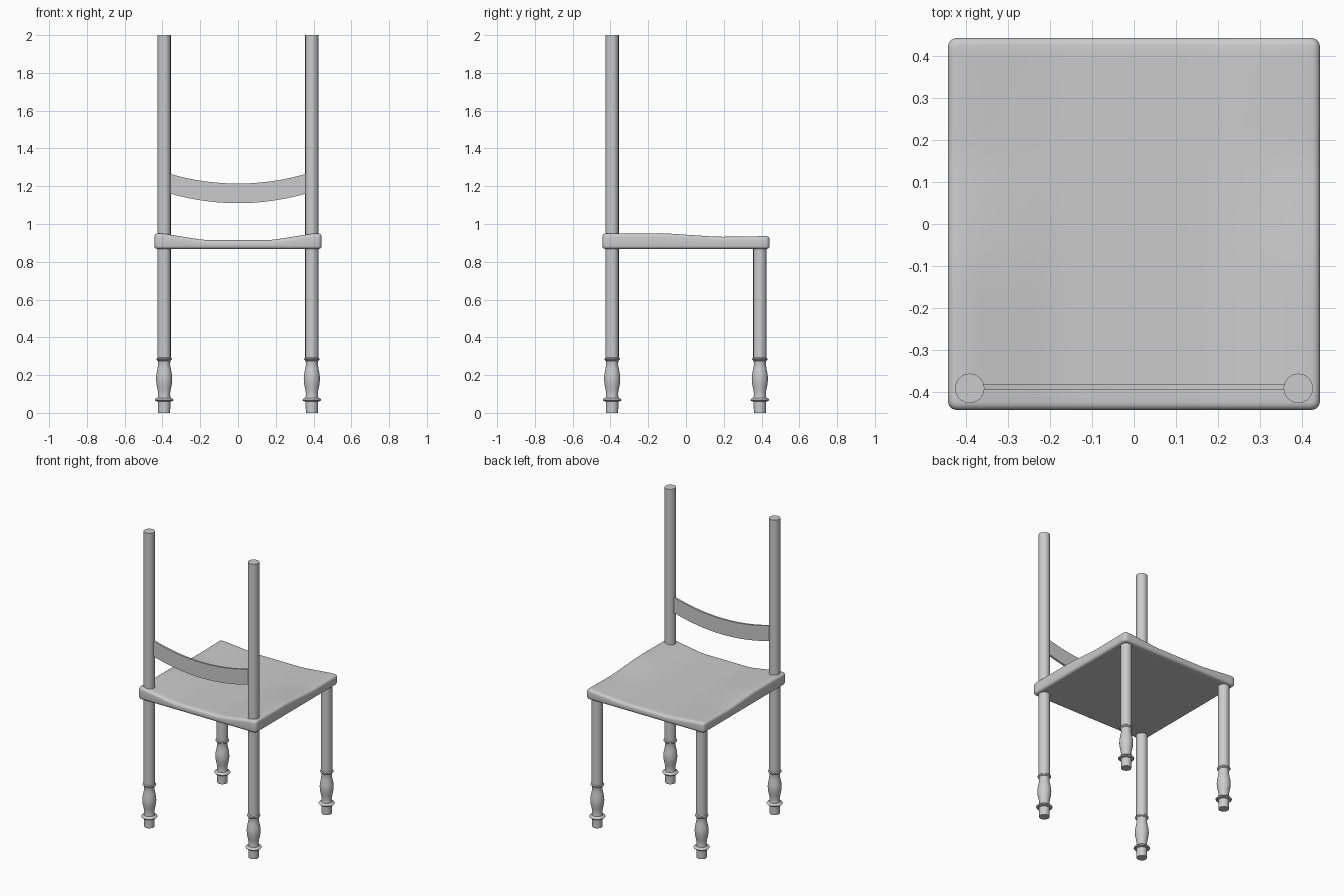
import bpy, bmesh, math

if "Cube" in bpy.data.objects:
    bpy.data.objects.remove(bpy.data.objects["Cube"])

P = 0.391          # leg offset from centre
S = 0.443          # seat half width


def make(name, bm, angle=35):
    bmesh.ops.recalc_face_normals(bm, faces=bm.faces)
    me = bpy.data.meshes.new(name)
    bm.to_mesh(me)
    bm.free()
    ob = bpy.data.objects.new(name, me)
    bpy.context.collection.objects.link(ob)
    bpy.ops.object.select_all(action='DESELECT')
    ob.select_set(True)
    bpy.context.view_layer.objects.active = ob
    bpy.ops.object.shade_smooth_by_angle(angle=math.radians(angle))
    return ob


def lathe(name, profile, x, y, n=32):
    bm = bmesh.new()
    rings = [[bm.verts.new((x + r * math.cos(2 * math.pi * i / n),
                            y + r * math.sin(2 * math.pi * i / n), z))
              for i in range(n)] for r, z in profile]
    for a, b in zip(rings, rings[1:]):
        for i in range(n):
            j = (i + 1) % n
            bm.faces.new((a[i], a[j], b[j], b[i]))
    bm.faces.new(rings[0])
    bm.faces.new(rings[-1])
    return make(name, bm)


# turned feet continuing into plain round posts
foot = [(0.032, 0), (0.033, 0.06), (0.045, 0.063), (0.05, 0.069), (0.045, 0.075),
        (0.034, 0.08), (0.031, 0.10), (0.035, 0.125), (0.041, 0.155), (0.043, 0.18),
        (0.041, 0.205), (0.035, 0.235), (0.031, 0.26), (0.034, 0.276),
        (0.041, 0.282), (0.041, 0.287), (0.035, 0.292)]
for side, x in (("left", -P), ("right", P)):
    lathe(side + "_back_post", foot + [(0.035, 2.0)], x, -P)
    lathe(side + "_front_leg", foot + [(0.035, 0.88)], x, P)


# dished seat: sides stay high at the back and dip towards the front
def seat_top(x, y):
    if y < -0.1:
        edge = 0.95
    elif y < 0.17:
        edge = 0.95 - 0.018 * (y + 0.1) / 0.27
    else:
        edge = 0.932 + 0.004 * (y - 0.17) / 0.27
    t = min(max((abs(x) - 0.18) / 0.22, 0), 1)
    return 0.915 + (edge - 0.915) * t


bm = bmesh.new()
bmesh.ops.create_cube(bm, size=2)
corners = [e for e in bm.edges if abs(e.verts[0].co.z - e.verts[1].co.z) > 1]
for v in bm.verts:
    v.co.x *= S
    v.co.y *= S
    v.co.z = 0.945 if v.co.z > 0 else 0.867
bmesh.ops.bevel(bm, geom=corners, offset=0.022, segments=3, profile=0.5, affect='EDGES')
rim = [e for e in bm.edges if abs(e.verts[0].co.z - e.verts[1].co.z) < 0.01]
bmesh.ops.bevel(bm, geom=rim, offset=0.018, segments=4, profile=0.5, affect='EDGES')
for axis in ((1, 0, 0), (0, 1, 0)):
    for i in range(-10, 11):
        bmesh.ops.bisect_plane(bm, geom=bm.verts[:] + bm.edges[:] + bm.faces[:],
                               plane_co=[a * i * 0.04 for a in axis], plane_no=axis)
for v in bm.verts:
    if v.co.z > 0.91:
        v.co.z += seat_top(v.co.x, v.co.y) - 0.945
make("seat", bm, 50)

# curved back slat between the posts
bm = bmesh.new()
rows = []
for i in range(25):
    x = -0.365 + 0.73 * i / 24
    z = 1.11 + 0.051 * (x / 0.36) ** 2
    rows.append([bm.verts.new((x, y, z + h)) for y, h in
                 ((-0.394, 0), (-0.381, 0), (-0.381, 0.104), (-0.394, 0.104))])
for a, b in zip(rows, rows[1:]):
    for k in range(4):
        m = (k + 1) % 4
        bm.faces.new((a[k], a[m], b[m], b[k]))
bm.faces.new(rows[0])
bm.faces.new(rows[-1])
make("back_slat", bm)
